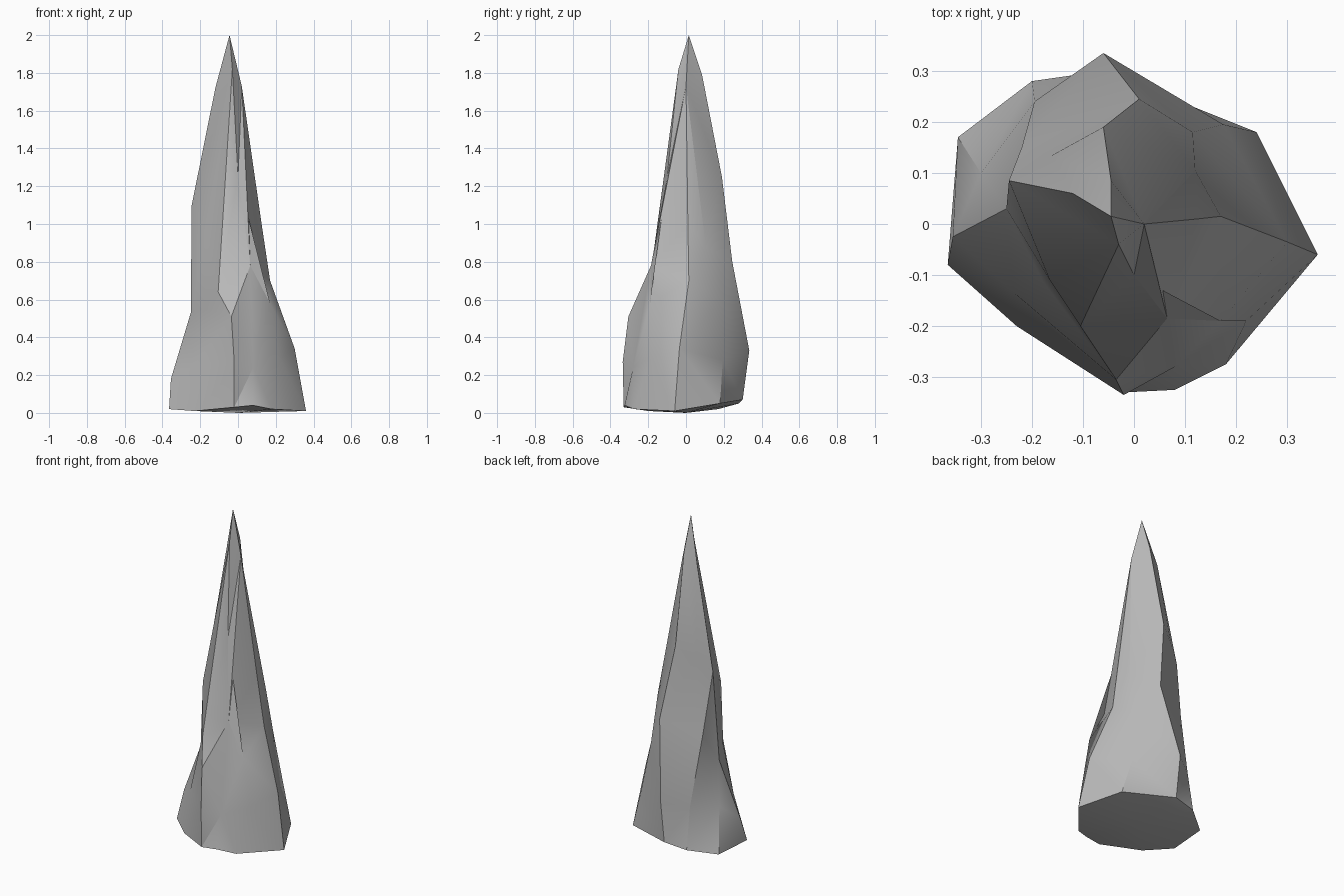
import bpy, bmesh, math

if "Cube" in bpy.data.objects:
    bpy.data.objects.remove(bpy.data.objects["Cube"])

# Shared upper corners of the spire
apex = (-.045, .015, 2.0)
east_top = (.02, 0, 1.73)
north_top = (-.045, .085, 1.79)
west_top = (-.12, .06, 1.72)
south_top = (-.03, -.04, 1.82)
west_shoulder = (-.245, .085, 1.1)
west_waist = (-.25, .03, .53)
front_shoulder = (.065, -.185, .78)

# Ridges running from foot to tip, counter-clockwise from the right side
ridges = [
    [(.36, -.06, .01), (.30, -.035, .34), (.17, .015, .70), (.125, .01, 1.0), east_top],
    [(.24, .18, .05), (.175, .195, .28), (.115, .18, .60), (.12, .105, .88), east_top],
    [(-.06, .30, .07), (-.06, .335, .33), (.01, .245, .80), (-.06, .19, 1.25), north_top],
    [(-.20, .28, .05), (-.195, .24, .30), (-.22, .15, .72), (-.16, .135, 1.18), north_top],
    [(-.345, .17, .02), (-.30, .10, .28), west_waist, west_shoulder, west_top],
    [(-.365, -.08, .02), (-.355, -.025, .18), west_waist, west_shoulder, west_top],
    [(-.23, -.20, .01), (-.235, -.135, .25), (-.18, -.11, .55), (-.165, -.11, .94), south_top],
    [(-.02, -.33, .03), (-.02, -.335, .27), (-.035, -.305, .51), (-.105, -.20, .64), south_top],
    [(.08, -.325, .04), (.08, -.28, .24), front_shoulder, (0, -.10, 1.25), south_top],
    [(.18, -.275, .02), (.22, -.19, .29), (.17, -.19, .58), front_shoulder, east_top],
]

bm = bmesh.new()
verts = {}


def vert(p):
    if p not in verts:
        verts[p] = bm.verts.new(p)
    return verts[p]


def face(points):
    unique = list(dict.fromkeys(points))
    if len(unique) > 2:
        bm.faces.new([vert(p) for p in unique])


# Rock sides, tip and underside
for a, b in zip(ridges, ridges[1:] + ridges[:1]):
    for i in range(4):
        face([a[i], b[i], b[i + 1], a[i + 1]])
    face([a[4], b[4], apex])
    face([b[0], a[0], (0, 0, 0.0)])

bmesh.ops.triangulate(bm, faces=bm.faces[:], quad_method='SHORT_EDGE')
bmesh.ops.recalc_face_normals(bm, faces=bm.faces[:])

mesh = bpy.data.meshes.new("rock_spire")
bm.to_mesh(mesh)
bm.free()
spire = bpy.data.objects.new("rock_spire", mesh)
bpy.context.collection.objects.link(spire)

# Stone colour
stone = bpy.data.materials.new("grey_stone")
stone.diffuse_color = (.48, .48, .48, 1)
stone.use_nodes = True
stone.node_tree.nodes["Principled BSDF"].inputs["Base Color"].default_value = stone.diffuse_color
mesh.materials.append(stone)

# Soft facets with sharp ridges
bpy.context.view_layer.objects.active = spire
spire.select_set(True)
bpy.ops.object.shade_smooth_by_angle(angle=math.radians(30))
